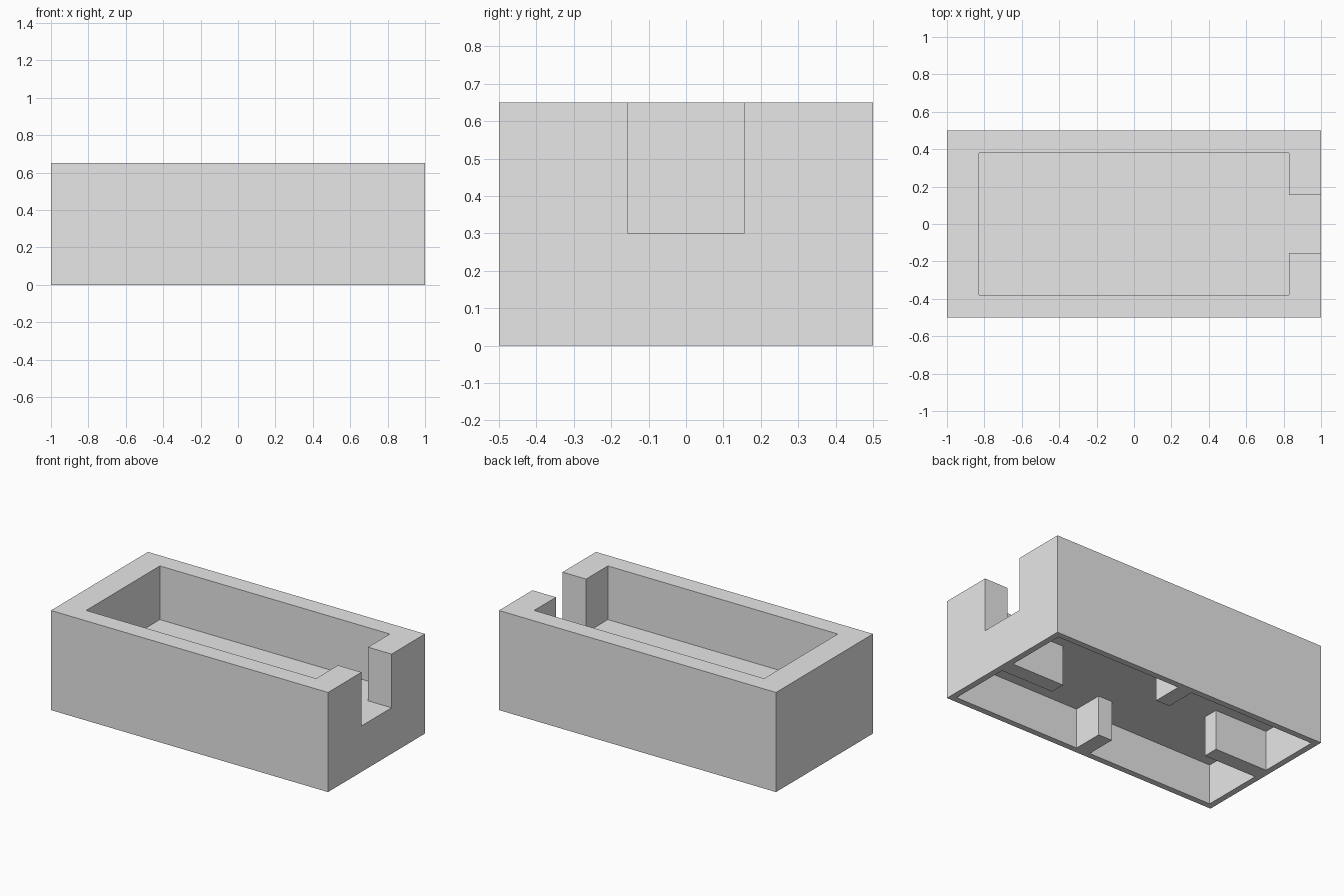
import bpy

cube = bpy.data.objects.get("Cube")
if cube:
    bpy.data.objects.remove(cube, do_unlink=True)

grey = bpy.data.materials.new("light_grey")
grey.use_nodes = True
colour = (0.8, 0.8, 0.8, 1)
grey.diffuse_color = colour
grey.node_tree.nodes["Principled BSDF"].inputs["Base Color"].default_value = colour

HEIGHT, FLOOR, WALL = 0.65, 0.30, 0.04
CEILING = FLOOR - WALL


def box(name, x, y, z):
    """Axis-aligned box given as (min, max) spans."""
    spans = (x, y, z)
    bpy.ops.mesh.primitive_cube_add(size=1, location=[sum(s) / 2 for s in spans])
    ob = bpy.context.object
    ob.name = name
    ob.scale = [s[1] - s[0] for s in spans]
    bpy.ops.object.transform_apply(location=True, rotation=False, scale=True)
    ob.data.materials.append(grey)
    return ob


def cut(target, cutter):
    """Subtract the cutter, then discard it."""
    cutter.hide_render = True
    mod = target.modifiers.new("cut", "BOOLEAN")
    mod.operation, mod.solver, mod.object = "DIFFERENCE", "EXACT", cutter
    bpy.context.view_layer.objects.active = target
    bpy.ops.object.modifier_apply(modifier=mod.name)
    bpy.data.objects.remove(cutter, do_unlink=True)


# Open tray body
body = box("tray_body", (-1, 1), (-0.5, 0.5), (0, HEIGHT))
cut(body, box("cavity_cutter", (-0.83, 0.83), (-0.38, 0.38), (FLOOR, 1)))

# Slot through the left end wall, level with the tray floor
cut(body, box("slot_cutter", (0.7, 1.2), (-0.155, 0.155), (FLOOR, 1)))

# Hollow underside with a thin rim
inner_x, inner_y = 1 - WALL, 0.5 - WALL
cut(body, box("underside_cutter", (-inner_x, inner_x), (-inner_y, inner_y), (-0.5, CEILING)))

# Four ribs running inward from the rim, embedded slightly in the shell
lap = 0.01
rib_z = (0, CEILING + lap)
for side, sign in (("left", 1), ("right", -1)):
    span = sorted((sign * 0.58, sign * (inner_x + lap)))
    box(side + "_rib", span, (-0.05, 0.05), rib_z)
for side, sign in (("back", 1), ("front", -1)):
    span = sorted((sign * 0.26, sign * (inner_y + lap)))
    box(side + "_rib", (-0.05, 0.05), span, rib_z)
